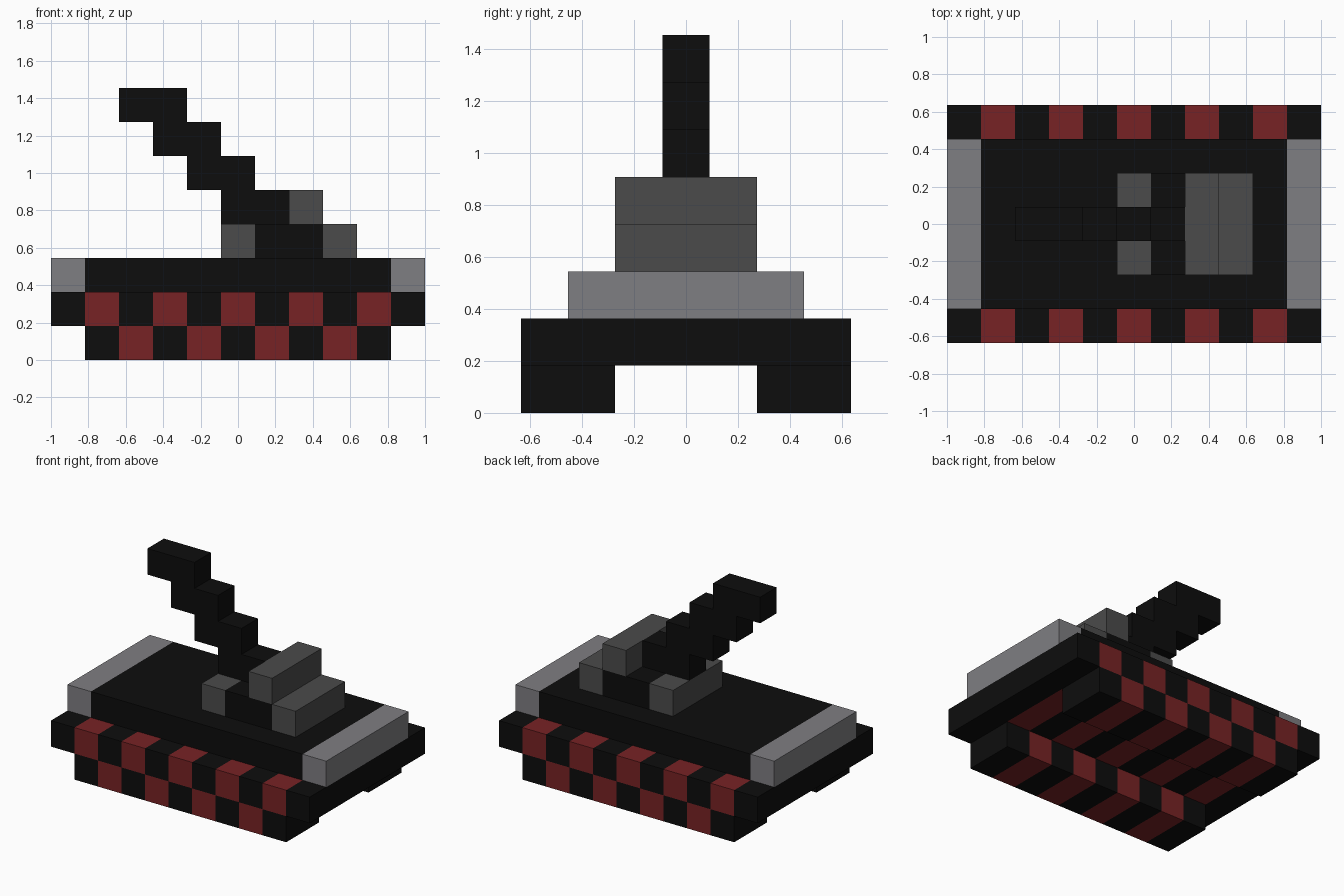
import bpy, bmesh
from mathutils import Vector

if "Cube" in bpy.data.objects:
    bpy.data.objects.remove(bpy.data.objects["Cube"])

U = 2 / 11                       # block edge length (model is 11 blocks long)
ORIGIN = Vector((-1, -3.5 * U, 0))


def material(name, rgb):
    m = bpy.data.materials.new(name)
    m.diffuse_color = (*rgb, 1)
    m.use_nodes = True
    m.node_tree.nodes["Principled BSDF"].inputs["Base Color"].default_value = m.diffuse_color
    return m


BLACK = material("black", (0.004, 0.004, 0.004))
RED = material("dark red", (0.185, 0.0165, 0.018))
LIGHT = material("light grey", (0.212, 0.209, 0.223))
DARK = material("dark grey", (0.07, 0.07, 0.07))

# the four corners of a unit block's face for each outward direction
FACES = {
    (1, 0, 0): [(1, 0, 0), (1, 1, 0), (1, 1, 1), (1, 0, 1)],
    (-1, 0, 0): [(0, 0, 0), (0, 0, 1), (0, 1, 1), (0, 1, 0)],
    (0, 1, 0): [(0, 1, 0), (0, 1, 1), (1, 1, 1), (1, 1, 0)],
    (0, -1, 0): [(0, 0, 0), (1, 0, 0), (1, 0, 1), (0, 0, 1)],
    (0, 0, 1): [(0, 0, 1), (1, 0, 1), (1, 1, 1), (0, 1, 1)],
    (0, 0, -1): [(0, 0, 0), (0, 1, 0), (1, 1, 0), (1, 0, 0)],
}


def blocks(xs, ys, zs):
    return {(x, y, z) for x in xs for y in ys for z in zs}


def checker(x, y, z):
    """Stripes along x that shift by one block per layer."""
    return 1 if (x + z) % 2 == 0 and 0 < x < 10 else 0


def plain(x, y, z):
    return 0


MID = range(2, 5)
# part name: (blocks, materials, colour rule)
parts = {
    # running gear
    "right_track": (blocks(range(1, 10), (0, 1), (0,)), [BLACK, RED], checker),
    "left_track": (blocks(range(1, 10), (5, 6), (0,)), [BLACK, RED], checker),
    "lower_hull": (blocks(range(11), range(7), (1,)), [BLACK, RED], checker),
    # deck with light end plates
    "deck": (blocks(range(1, 10), range(1, 6), (2,)), [BLACK], plain),
    "nose_plate": (blocks((0,), range(1, 6), (2,)), [LIGHT], plain),
    "tail_plate": (blocks((10,), range(1, 6), (2,)), [LIGHT], plain),
    # turret
    "turret_front": (blocks((5,), MID, (3,)), [DARK], plain),
    "turret_core": (blocks((6, 7), MID, (3,)), [BLACK], plain),
    "turret_rear": (blocks((8,), MID, (3,)), [DARK], plain),
    "turret_top": (blocks((7,), MID, (4,)), [DARK], plain),
    # stepped gun barrel, two blocks per step
    "barrel": ({(x, 3, 4 + i) for i, s in enumerate((5, 4, 3, 2))
                for x in (s, s + 1)}, [BLACK], plain),
}
occupied = set().union(*(p[0] for p in parts.values()))

# Build the outer skin of every part, skipping faces buried against other blocks
for name, (cells, mats, rule) in parts.items():
    bm = bmesh.new()
    for c in sorted(cells):
        for d, corners in FACES.items():
            if tuple(a + b for a, b in zip(c, d)) in occupied:
                continue
            f = bm.faces.new([bm.verts.new(ORIGIN + U * (Vector(c) + Vector(k)))
                              for k in corners])
            f.material_index = rule(*c)
    bmesh.ops.remove_doubles(bm, verts=bm.verts, dist=1e-4)
    me = bpy.data.meshes.new(name)
    bm.to_mesh(me)
    bm.free()
    for m in mats:
        me.materials.append(m)
    bpy.context.collection.objects.link(bpy.data.objects.new(name, me))
